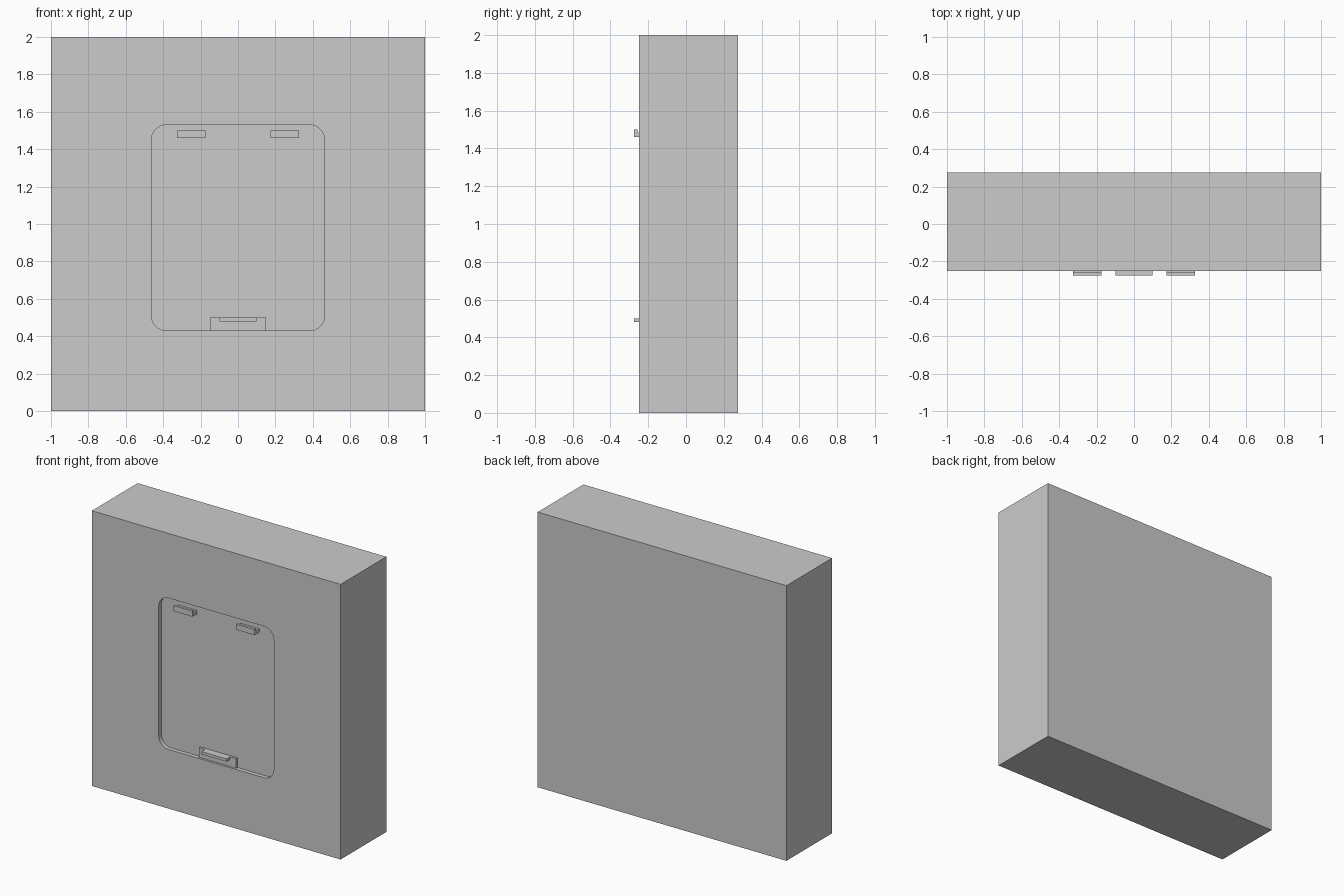
import bpy, bmesh, math

if "Cube" in bpy.data.objects:
    bpy.data.objects.remove(bpy.data.objects["Cube"])

def box(name, x0, x1, y0, y1, z0, z1):
    bm = bmesh.new()
    bmesh.ops.create_cube(bm, size=1)
    for v in bm.verts:
        v.co = ((x0 + x1) / 2 + v.co.x * (x1 - x0),
                (y0 + y1) / 2 + v.co.y * (y1 - y0),
                (z0 + z1) / 2 + v.co.z * (z1 - z0))
    return finish(name, bm)

def finish(name, bm):
    bmesh.ops.recalc_face_normals(bm, faces=bm.faces)
    me = bpy.data.meshes.new(name)
    bm.to_mesh(me)
    bm.free()
    ob = bpy.data.objects.new(name, me)
    bpy.context.collection.objects.link(ob)
    return ob

def prism(name, pts, axis, a, b):
    """Extrude a 2D profile along x (pts are y,z) or y (pts are x,z)."""
    bm = bmesh.new()
    place = (lambda p, t: (t, p[0], p[1])) if axis == 'x' else (lambda p, t: (p[0], t, p[1]))
    face = bm.faces.new([bm.verts.new(place(p, a)) for p in pts])
    ext = bmesh.ops.extrude_face_region(bm, geom=[face])
    vec = (b - a, 0, 0) if axis == 'x' else (0, b - a, 0)
    bmesh.ops.translate(bm, vec=vec, verts=[g for g in ext['geom'] if isinstance(g, bmesh.types.BMVert)])
    return finish(name, bm)

FRONT, FLOOR, TIP = -0.25, -0.22, -0.275

# Wall block
block = box("wall_block", -1, 1, FRONT, 0.275, 0, 2)

# Rounded recess cut into the front
hw, z0, z1, r, n = 0.463, 0.43, 1.53, 0.08, 8
pts = []
for cx, cz, start in ((hw - r, z1 - r, 0), (-hw + r, z1 - r, 90),
                      (-hw + r, z0 + r, 180), (hw - r, z0 + r, 270)):
    for i in range(n + 1):
        t = math.radians(start + 90 * i / n)
        pts.append((cx + r * math.cos(t), cz + r * math.sin(t)))
cutter = prism("recess_cutter", pts, 'y', -0.4, FLOOR)
mod = block.modifiers.new("recess", 'BOOLEAN')
mod.operation, mod.object, mod.solver = 'DIFFERENCE', cutter, 'EXACT'
bpy.context.view_layer.objects.active = block
bpy.ops.object.modifier_apply(modifier=mod.name)
bpy.data.objects.remove(cutter)

# Upper hooks with an upturned lip
hook = [(FLOOR, 1.46), (TIP, 1.46), (TIP, 1.50), (-0.258, 1.50), (-0.258, 1.485), (FLOOR, 1.485)]
for side, x in (("left", -0.325), ("right", 0.175)):
    prism("upper_hook_" + side, hook, 'x', x, x + 0.15)

# Lower pad and its catch
box("lower_pad", -0.15, 0.15, -0.235, FLOOR, z0, 0.50)
box("lower_catch", -0.10, 0.10, TIP, -0.235, 0.48, 0.50)
